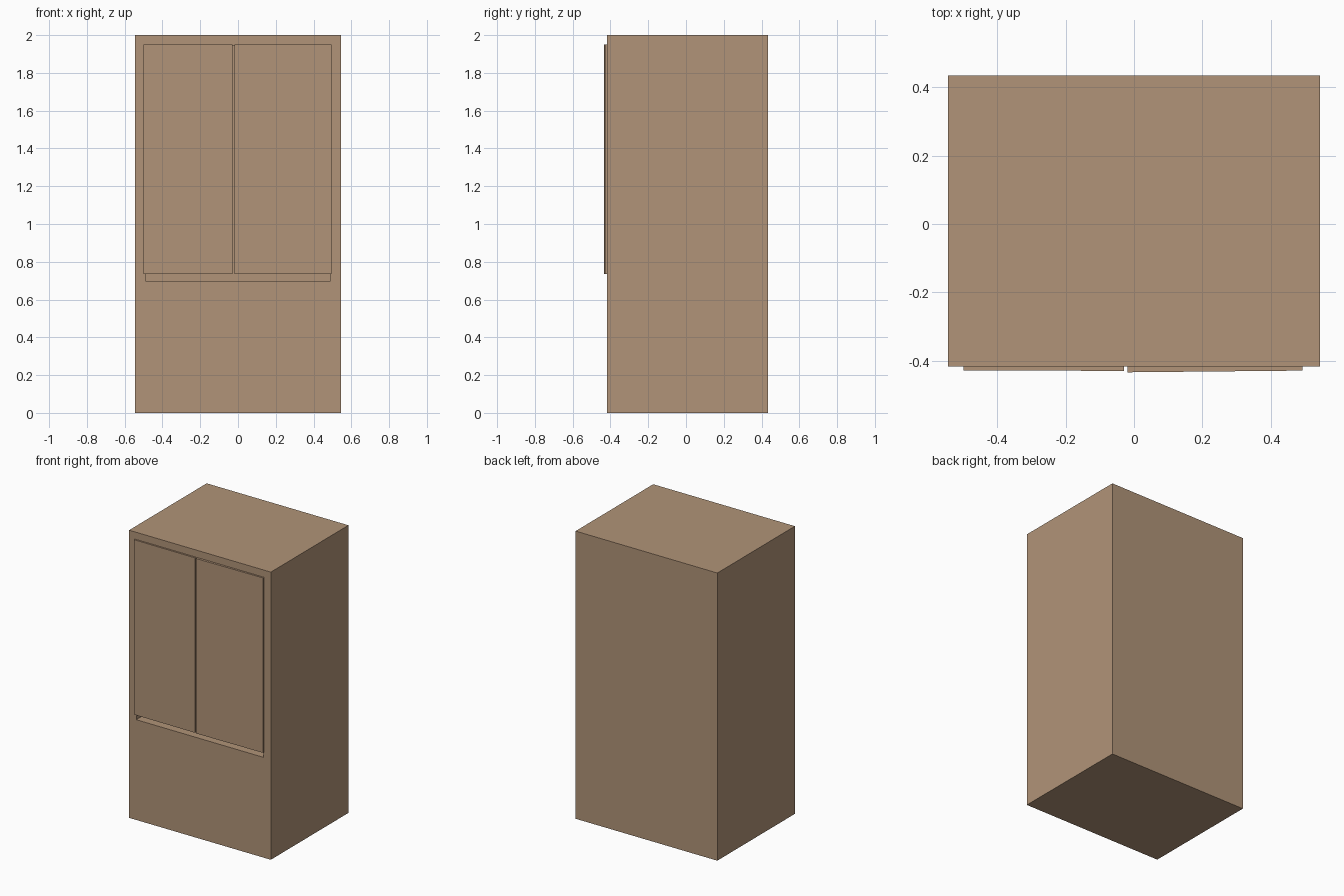
import bpy
import bmesh

if "Cube" in bpy.data.objects:
    bpy.data.objects.remove(bpy.data.objects["Cube"])

wood = bpy.data.materials.new("warm_tan")
wood.diffuse_color = (0.440, 0.296, 0.188, 1)
wood.use_nodes = True
wood.node_tree.nodes["Principled BSDF"].inputs["Base Color"].default_value = wood.diffuse_color


def finish(name, bm):
    bmesh.ops.recalc_face_normals(bm, faces=bm.faces)
    me = bpy.data.meshes.new(name)
    bm.to_mesh(me)
    bm.free()
    me.materials.append(wood)
    ob = bpy.data.objects.new(name, me)
    bpy.context.collection.objects.link(ob)
    return ob


def box(lo, hi):
    bm = bmesh.new()
    bmesh.ops.create_cube(bm, size=1)
    for v in bm.verts:
        v.co = [h if c > 0 else l for c, l, h in zip(v.co, lo, hi)]
    return bm


# Cabinet body with a hollow upper compartment
FRONT, BACK = -0.418, 0.4345
bm = box((-0.545, FRONT, 0), (0.545, BACK, 2))
bm.normal_update()
face = min(bm.faces, key=lambda f: f.calc_center_median().y)
bmesh.ops.inset_region(bm, faces=[face], thickness=0.055)
for v in face.verts:
    v.co.x = 0.4895 if v.co.x > 0 else -0.4895
    v.co.z = 1.944 if v.co.z > 1 else 0.697
pushed = bmesh.ops.extrude_discrete_faces(bm, faces=[face])["faces"][0]
for v in pushed.verts:
    v.co.y = BACK - 0.055
finish("cabinet_body", bm)


# Two thin doors, each standing slightly ajar towards the middle
def door(name, x_outer, x_inner, y_outer, y_inner):
    x0, x1 = sorted((x_outer, x_inner))
    bm = box((x0, -1, 0.734), (x1, FRONT + 0.001, 1.95))
    for v in bm.verts:
        if v.co.y < -0.9:
            v.co.y = y_outer if abs(v.co.x - x_outer) < 1e-4 else y_inner
    finish(name, bm)


door("left_door", -0.500, -0.029, -0.4285, -0.4305)
door("right_door", 0.494, -0.0195, -0.4295, -0.4345)
